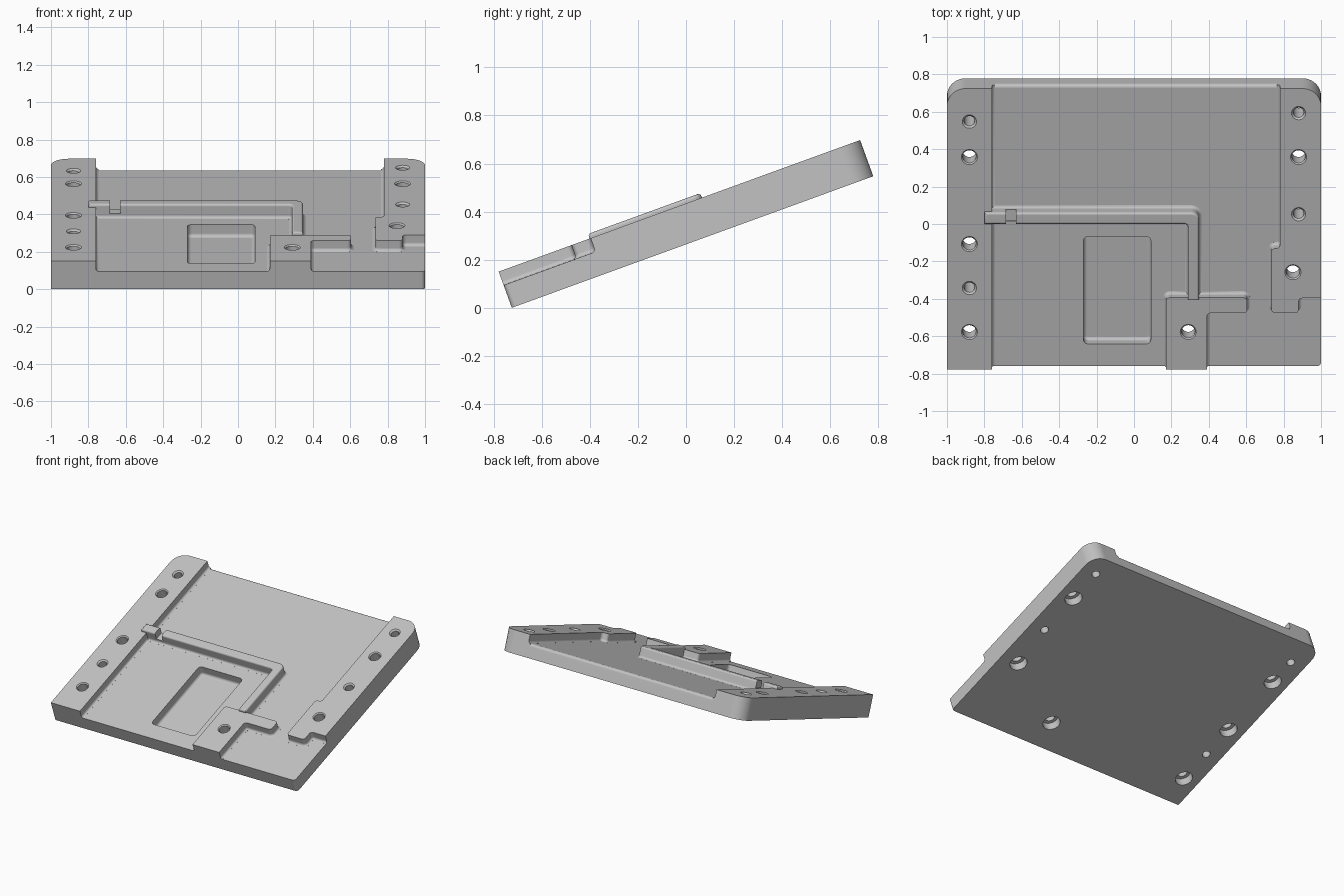
import bpy, bmesh
from math import sin, cos, tan, radians, pi
from mathutils import Vector, Matrix

cube = bpy.data.objects.get("Cube")
if cube:
    bpy.data.objects.remove(cube)

TILT = radians(20)
FLOOR, RAIL, RIB, LENGTH = 0.10, 0.16, 0.18, 1.6

metal = bpy.data.materials.new("satin grey")
metal.use_nodes = True
grey = (0.54, 0.54, 0.54, 1)
metal.diffuse_color = grey
metal.node_tree.nodes["Principled BSDF"].inputs["Base Color"].default_value = grey


def offset_round(corners, off, radius, steps=5):
    """Offset a counter-clockwise outline, then round its corners."""
    n = len(corners)
    radii = radius if isinstance(radius, list) else [radius] * n
    pts = [Vector(c) for c in corners]
    ring = []
    for i, p in enumerate(pts):
        a = (p - pts[i - 1]).normalized()
        b = (pts[(i + 1) % n] - p).normalized()
        na, nb = Vector((a.y, -a.x)), Vector((b.y, -b.x))
        p = p + (na + nb) * off / (1 + na.dot(nb))
        if radii[i] == 0:
            ring.append(p)
            continue
        convex = 1 if a.x * b.y - a.y * b.x > 0 else -1
        r = max(radii[i] + convex * off, 0.002)
        turn = a.angle(b)
        start = p - a * r * tan(turn / 2)
        centre = start - na * r * convex
        for k in range(steps + 1):
            rot = Matrix.Rotation(convex * turn * k / steps, 2)
            ring.append(centre + rot @ (start - centre))
    return ring


def loft(name, rings):
    """Solid from stacked rings, each given as (height, points)."""
    bm = bmesh.new()
    rows = [[bm.verts.new((p[0], p[1], w)) for p in ring] for w, ring in rings]
    n = len(rows[0])
    for low, high in zip(rows, rows[1:]):
        for i in range(n):
            j = (i + 1) % n
            bm.faces.new((low[i], low[j], high[j], high[i]))
    bm.faces.new(rows[0][::-1])
    bm.faces.new(rows[-1])
    return finish(name, bm)


def finish(name, bm):
    bmesh.ops.recalc_face_normals(bm, faces=bm.faces)
    mesh = bpy.data.meshes.new(name)
    bm.to_mesh(mesh)
    bm.free()
    mesh.materials.append(metal)
    ob = bpy.data.objects.new(name, mesh)
    bpy.context.collection.objects.link(ob)
    return ob


def raised(name, corners, top, radius=0.02, fillet=0.018, edge=0.0):
    """Raised land with a concave fillet at the floor and optional round top."""
    layers = [(0.02, fillet * (1 - sin(radians(10))))]
    for deg in (10, 26, 42, 58, 74, 90):
        t = radians(deg)
        layers.append((FLOOR + fillet * (1 - cos(t)), fillet * (1 - sin(t))))
    if edge:
        for deg in (0, 22, 45, 68, 90):
            t = radians(deg)
            layers.append((top - edge * (1 - sin(t)), -edge * (1 - cos(t))))
    else:
        layers.append((top, 0))
    return loft(name, [(w, offset_round(corners, o, radius)) for w, o in layers])


def extrude_profile(name, profile, x0, x1):
    """Solid from a (y, z) profile swept along x."""
    bm = bmesh.new()
    face = bm.faces.new([bm.verts.new((x0, y, z)) for y, z in profile])
    out = bmesh.ops.extrude_face_region(bm, geom=[face])
    bmesh.ops.translate(bm, vec=(x1 - x0, 0, 0),
                        verts=[v for v in out["geom"] if isinstance(v, bmesh.types.BMVert)])
    return finish(name, bm)


def combine(body, other, operation):
    mod = body.modifiers.new(operation.lower(), "BOOLEAN")
    mod.operation, mod.solver, mod.object = operation, "EXACT", other
    bpy.context.view_layer.objects.active = body
    bpy.ops.object.modifier_apply(modifier=mod.name)
    bpy.data.objects.remove(other)


def hole(x, y, sections):
    rings = []
    for w, r in sections:
        rings.append((w, [(x + r * cos(2 * pi * k / 32), y + r * sin(2 * pi * k / 32))
                          for k in range(32)]))
    combine(plate, loft("hole_cutter", rings), "DIFFERENCE")


# Floor slab, rounded along its rear top edge
r = 0.02
rear = [(LENGTH - r + r * sin(radians(d)), FLOOR - r + r * cos(radians(d)))
        for d in (0, 18, 36, 54, 72, 90)]
plate = extrude_profile("mounting_plate",
                        [(-0.2, -0.1), (-0.2, FLOOR)] + rear + [(1.8, FLOOR - r), (1.8, -0.1)],
                        -1.2, 1.2)

# Side rails, front boss with its arm, and L-shaped rib
lands = [
    raised("left_side_rail", [(-1.1, -0.1), (-0.76, -0.1), (-0.76, 1.7), (-1.1, 1.7)], RAIL),
    raised("right_side_rail", [(0.735, 0.322), (0.88, 0.322), (0.88, 0.407), (1.1, 0.407),
                               (1.1, 1.7), (0.78, 1.7), (0.78, 0.69), (0.735, 0.69)], RAIL),
    raised("front_boss", [(0.17, -0.1), (0.39, -0.1), (0.39, 0.322), (0.605, 0.322),
                          (0.605, 0.41), (0.17, 0.41)], RAIL),
    raised("ridge", [(-0.8, 0.834), (0.288, 0.834), (0.288, 0.402), (0.348, 0.402),
                     (0.348, 0.9), (-0.8, 0.9)], RIB,
           [0, 0.02, 0, 0, 0.04, 0], edge=0.013),
]
for land in lands:
    combine(plate, land, "UNION")

# Trim everything to the outer outline
outline = offset_round([(-1, 0), (1, 0), (1, LENGTH), (-1, LENGTH)], 0, [0, 0.02, 0.1, 0.1], 12)
combine(plate, loft("outline_trim", [(0, outline), (0.4, outline)]), "INTERSECT")

# Rectangular pocket with a rounded bottom edge
well = [(-0.27, 0.125), (0.09, 0.125), (0.09, 0.736), (-0.27, 0.736)]
layers = [(0.03 + r * (1 - cos(radians(d))), -r * (1 - sin(radians(d))))
          for d in (0, 18, 36, 54, 72, 90)] + [(0.3, 0)]
combine(plate, loft("pocket_cutter", [(w, offset_round(well, o, 0.025)) for w, o in layers]),
        "DIFFERENCE")

# Notch through the ridge near the left rail
notch = raised("notch_cutter", [(-0.685, 0.78), (-0.63, 0.78), (-0.63, 0.96), (-0.685, 0.96)],
               0.3, 0, 0.001)
for v in notch.data.vertices:
    v.co.z = max(v.co.z, 0.128 + (v.co.z - 0.02) * 0.1)
combine(plate, notch, "DIFFERENCE")

# Counterbored through holes and small tapped holes
bolts = [(-0.88, 0.215), (-0.88, 0.715), (-0.88, 1.21), (0.88, 1.21), (0.85, 0.555), (0.29, 0.215)]
taps = [(-0.88, 0.465), (-0.88, 1.412), (0.88, 1.46), (0.88, 0.885)]
for x, y in bolts:
    hole(x, y, [(-0.1, 0.06), (0.06, 0.06), (0.0601, 0.036), (0.153, 0.036), (0.163, 0.046)])
for x, y in taps:
    hole(x, y, [(-0.1, 0.028), (0.15, 0.028), (0.162, 0.04)])

# Tilt the finished plate and shade it
plate.data.transform(Matrix.Translation((0, -0.7245, 0)) @ Matrix.Rotation(TILT, 4, "X"))
bpy.ops.object.select_all(action="DESELECT")
plate.select_set(True)
bpy.context.view_layer.objects.active = plate
bpy.ops.object.shade_smooth_by_angle(angle=radians(30))
weighted = plate.modifiers.new("weighted_normals", "WEIGHTED_NORMAL")
weighted.keep_sharp = True
